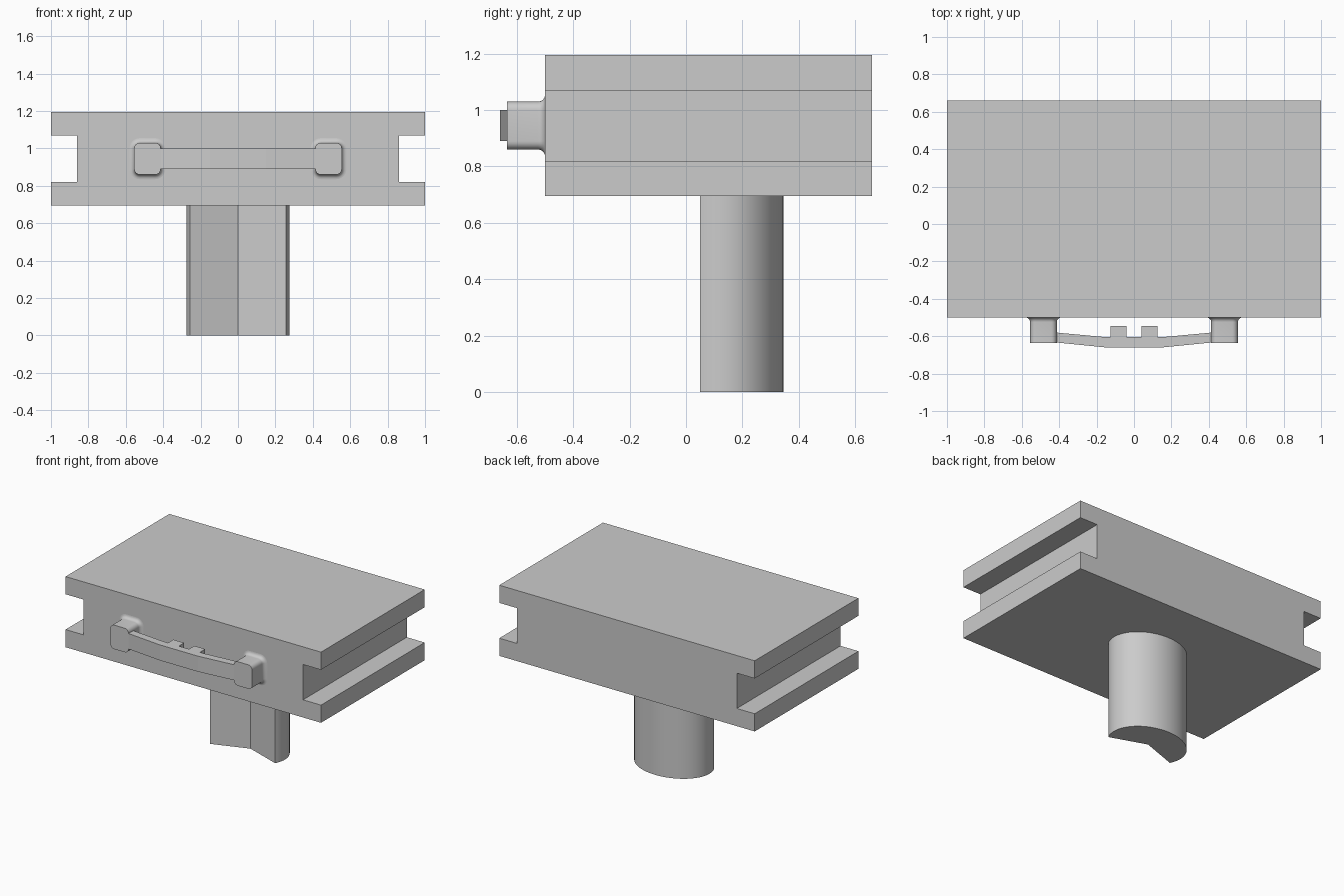
import bpy, bmesh, math

if "Cube" in bpy.data.objects:
    bpy.data.objects.remove(bpy.data.objects["Cube"])

grey = bpy.data.materials.new("plain grey")
grey.diffuse_color = (0.6, 0.6, 0.6, 1)
grey.use_nodes = True
grey.node_tree.nodes["Principled BSDF"].inputs["Base Color"].default_value = grey.diffuse_color


def finish(name, bm, smooth=False):
    bmesh.ops.recalc_face_normals(bm, faces=bm.faces)
    mesh = bpy.data.meshes.new(name)
    bm.to_mesh(mesh)
    bm.free()
    mesh.materials.append(grey)
    ob = bpy.data.objects.new(name, mesh)
    bpy.context.collection.objects.link(ob)
    if smooth:
        bpy.ops.object.select_all(action='DESELECT')
        ob.select_set(True)
        bpy.context.view_layer.objects.active = ob
        bpy.ops.object.shade_smooth_by_angle(angle=math.radians(35))
    return ob


def prism(name, outline, place, lo, hi, smooth=False):
    """Extrude a 2D outline; place(u, v, w) maps it into space."""
    bm = bmesh.new()
    face = bm.faces.new([bm.verts.new(place(u, v, lo)) for u, v in outline])
    ext = bmesh.ops.extrude_face_region(bm, geom=[face])
    for v in [g for g in ext["geom"] if isinstance(g, bmesh.types.BMVert)]:
        axis = [b - a for a, b in zip(place(0, 0, lo), place(0, 0, hi))]
        v.co += type(v.co)(axis)
    return finish(name, bm, smooth)


def along_y(u, v, w):
    return (u, w, v)


def along_z(u, v, w):
    return (u, v, w)


# Main block with a square groove down each side
right = [(1, 0.695), (1, 0.82), (0.86, 0.82), (0.86, 1.07), (1, 1.07), (1, 1.195)]
prism("body_block", right + [(-x, z) for x, z in reversed(right)], along_y, -0.5, 0.66)

# Stem: curved back, V notch in the front
cy, rx, ry = 0.13, 0.276, 0.215
start = -math.asin(0.08 / ry)
steps = 48
stem = [(0, 0.14)]
for i in range(steps + 1):
    a = start + (math.pi - 2 * start) * i / steps
    stem.append((rx * math.cos(a), cy + ry * math.sin(a)))
prism("stem", stem, along_z, 0, 0.695, True)


# Handle mounts: rounded posts that flare into the block
def rounded_rect(cx, cz, hx, hz, r, n=6):
    pts = []
    for k, (sx, sz) in enumerate([(1, 1), (-1, 1), (-1, -1), (1, -1)]):
        for i in range(n + 1):
            a = math.pi / 2 * (k + i / n)
            pts.append((cx + sx * (hx - r) + r * math.cos(a),
                        cz + sz * (hz - r) + r * math.sin(a)))
    return pts


def mount(name, cx):
    bm = bmesh.new()
    flare = 0.025
    levels = [(-0.635, 0)]
    for i in range(7):
        a = math.pi / 2 * i / 6
        levels.append((-0.5 - flare * (1 - math.sin(a)), flare * (1 - math.cos(a))))
    rings = []
    for y, off in levels:
        pts = rounded_rect(cx, 0.945, 0.071 + off, 0.085 + off, 0.03 + off)
        rings.append([bm.verts.new((x, y, z)) for x, z in pts])
    n = len(rings[0])
    for a, b in zip(rings, rings[1:]):
        for i in range(n):
            j = (i + 1) % n
            bm.faces.new((a[i], a[j], b[j], b[i]))
    bm.faces.new(rings[0])
    bm.faces.new(rings[-1])
    finish(name, bm, True)


for side, s in (("left", -1), ("right", 1)):
    mount(side + "_handle_mount", s * 0.484)

# Handle bar bowed forward, with two square nubs on its inner side
half = [(0.15, -0.66), (0.42, -0.633), (0.42, -0.58), (0.15, -0.605),
        (0.125, -0.605), (0.125, -0.545), (0.04, -0.545), (0.04, -0.605)]
prism("handle_bar", half + [(-x, y) for x, y in reversed(half)], along_z, 0.89, 1.0)
